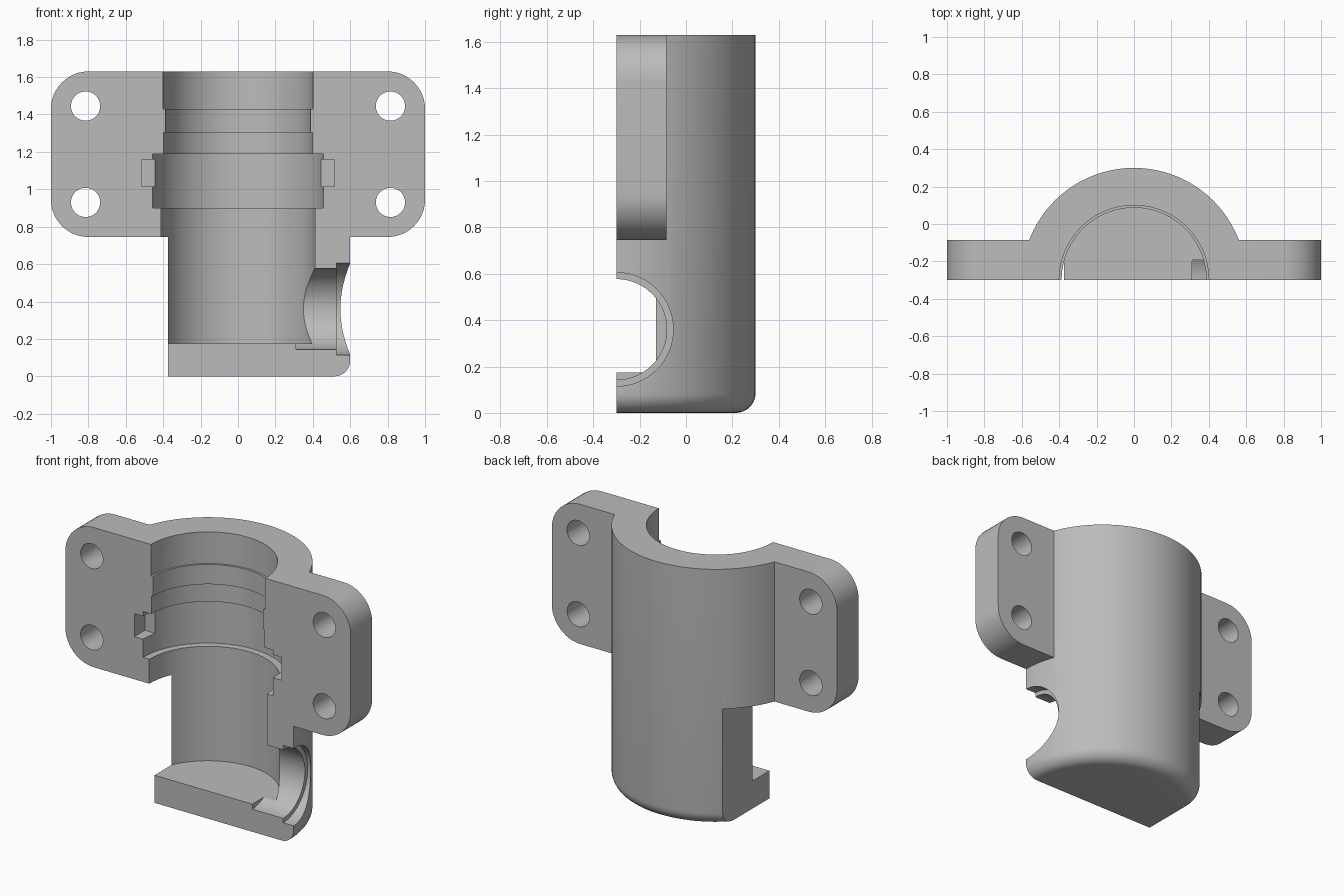
import bpy, bmesh, math
from mathutils import Matrix, Vector

cube = bpy.data.objects.get("Cube")
if cube:
    bpy.data.objects.remove(cube, do_unlink=True)

SPLIT = -0.3      # plane where the housing is split in half
TOP = 1.63
FLANGE_Z = 0.745


def make_object(name, bm):
    bmesh.ops.recalc_face_normals(bm, faces=bm.faces)
    mesh = bpy.data.meshes.new(name)
    bm.to_mesh(mesh)
    bm.free()
    obj = bpy.data.objects.new(name, mesh)
    bpy.context.collection.objects.link(obj)
    return obj


def box(name, x, y, z, corner=0):
    """Box from (low, high) ranges, optionally with corners rounded along y."""
    bm = bmesh.new()
    bmesh.ops.create_cube(bm, size=1)
    for v in bm.verts:
        v.co = Vector([(r[0] + r[1]) / 2 + c * (r[1] - r[0])
                       for r, c in zip((x, y, z), v.co)])
    if corner:
        edges = [e for e in bm.edges
                 if abs(e.verts[0].co.y - e.verts[1].co.y) > 0.01]
        bmesh.ops.bevel(bm, geom=edges, offset=corner, segments=12,
                        profile=0.5, affect='EDGES')
    return make_object(name, bm)


def lathe(name, profile, steps=96):
    """Solid of revolution about the vertical axis on the split plane."""
    bm = bmesh.new()
    verts = [bm.verts.new((r, SPLIT, z)) for r, z in profile]
    edges = [bm.edges.new(pair) for pair in zip(verts, verts[1:])]
    bmesh.ops.spin(bm, geom=verts + edges, cent=(0, SPLIT, 0), axis=(0, 0, 1),
                   angle=math.tau, steps=steps)
    bmesh.ops.remove_doubles(bm, verts=bm.verts, dist=0.0001)
    return make_object(name, bm)


def rod(name, radius, center, length, axis):
    bm = bmesh.new()
    turn = Matrix.Rotation(math.pi / 2, 4, 'Y' if axis == 'X' else 'X')
    bmesh.ops.create_cone(bm, cap_ends=True, segments=64, radius1=radius,
                          radius2=radius, depth=length,
                          matrix=Matrix.Translation(center) @ turn)
    return make_object(name, bm)


def combine(target, tool, operation='DIFFERENCE'):
    """Apply one boolean and discard the tool."""
    tool.hide_render = True
    mod = target.modifiers.new("boolean", 'BOOLEAN')
    mod.operation, mod.solver, mod.object = operation, 'EXACT', tool
    bpy.context.view_layer.update()
    graph = bpy.context.evaluated_depsgraph_get()
    mesh = bpy.data.meshes.new_from_object(target.evaluated_get(graph))
    target.modifiers.clear()
    target.data = mesh
    bpy.data.objects.remove(tool, do_unlink=True)


# Outer barrel with a rounded bottom edge
R, FILLET = 0.6, 0.085
arc = [(R - FILLET + FILLET * math.sin(a), FILLET - FILLET * math.cos(a))
       for a in (i * math.pi / 16 for i in range(9))]
housing = lathe("housing_half", [(0, 0)] + arc + [(R, TOP), (0, TOP)])

# Flat side below the flange
combine(housing, box("side_cut", (-1, -0.375), (-1.2, 1), (-0.5, FLANGE_Z)))

# Mounting flange
combine(housing, box("flange", (-1, 1), (-0.5, -0.085), (FLANGE_Z, TOP), 0.2),
        'UNION')

# Stepped bore
combine(housing, lathe("bore", [
    (0, 0.175), (0.412, 0.175), (0.412, 0.9), (0.456, 0.9), (0.456, 1.19),
    (0.397, 1.19), (0.397, 1.305), (0.387, 1.305), (0.387, 1.43),
    (0.4, 1.43), (0.4, 1.8), (0, 1.8)]))

# Side port with a wider outer rim
for radius, start in ((0.217, 0.31), (0.245, 0.527)):
    combine(housing, rod("port", radius, (start + 0.25, SPLIT, 0.36), 0.5, 'X'))

# Locking slots and bolt holes on both sides
for side in (-1, 1):
    combine(housing, box("slot", sorted((side * 0.3, side * 0.516)),
                         (-0.6, -0.195), (1.015, 1.16)))
    for z in (0.93, 1.445):
        combine(housing, rod("bolt_hole", 0.078, (side * 0.815, -0.2, z), 1, 'Y'))

# Remove everything in front of the split plane
combine(housing, box("front_cut", (-2, 2), (-2, SPLIT), (-1, 3)))

# Plain grey finish
grey = bpy.data.materials.new("plain_grey")
grey.use_nodes = True
color = (0.5, 0.5, 0.5, 1)
grey.diffuse_color = color
grey.node_tree.nodes["Principled BSDF"].inputs["Base Color"].default_value = color
housing.data.materials.clear()
housing.data.materials.append(grey)
for face in housing.data.polygons:
    face.material_index = 0

bpy.ops.object.select_all(action='DESELECT')
housing.select_set(True)
bpy.context.view_layer.objects.active = housing
bpy.ops.object.shade_smooth_by_angle(angle=math.radians(30))
